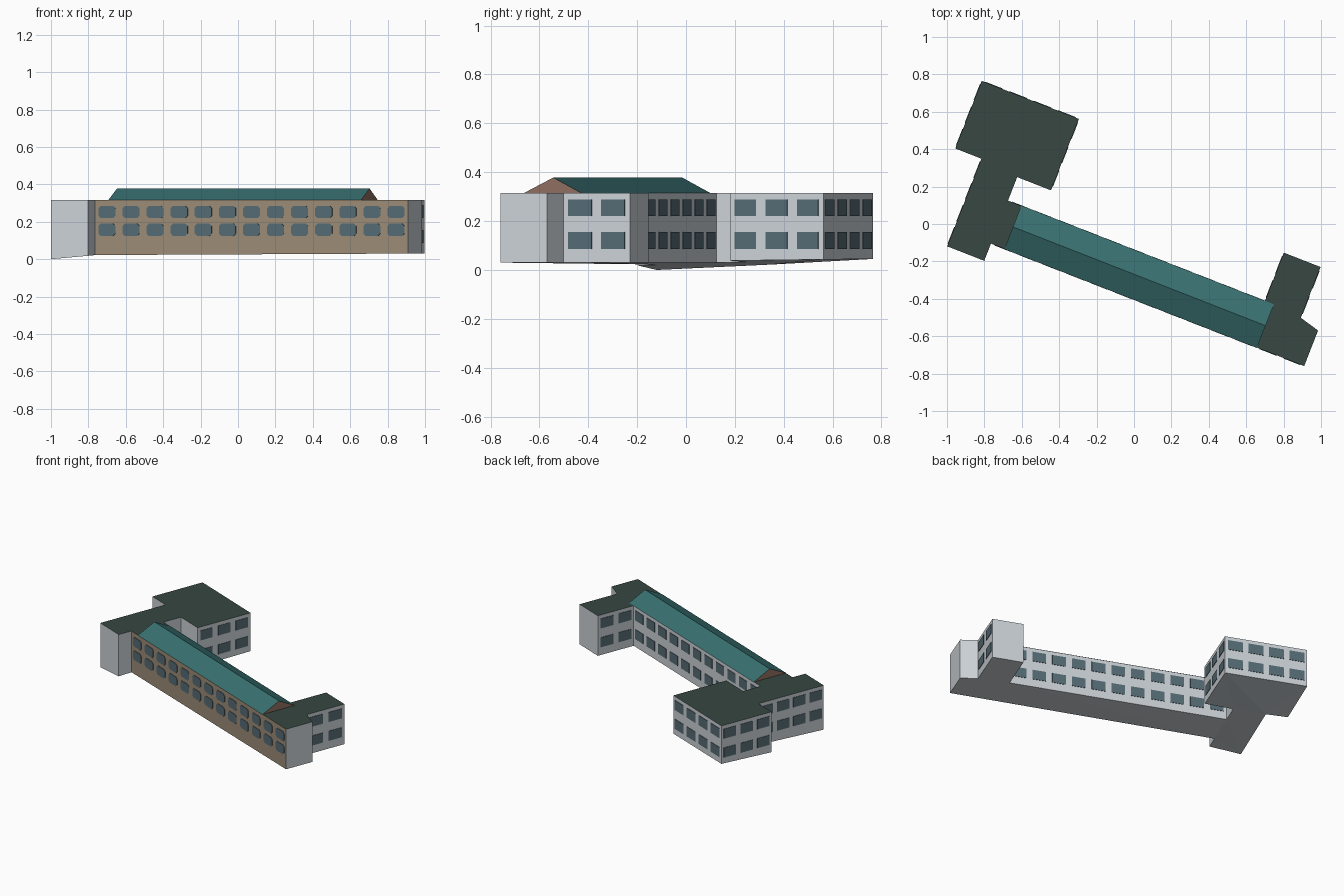
import bpy, bmesh, math
from mathutils import Vector

if "Cube" in bpy.data.objects:
    bpy.data.objects.remove(bpy.data.objects["Cube"])

# Building axes: u runs along the main block, v across it
U = Vector((0.9313, -0.3642, 0))
V = Vector((0.3642, 0.9313, 0))
UP = Vector((0, 0, 1))
EAVE, RIDGE = 0.315, 0.378


def srgb(r, g, b):
    return tuple(((c / 255 + 0.055) / 1.055) ** 2.4 for c in (r, g, b)) + (1,)


def material(name, *rgb):
    m = bpy.data.materials.new(name)
    m.diffuse_color = srgb(*rgb)
    m.use_nodes = True
    m.node_tree.nodes["Principled BSDF"].inputs["Base Color"].default_value = m.diffuse_color
    return m


PALE = material("pale_wall", 205, 211, 216)
TAN = material("tan_wall", 156, 140, 119)
GLASS = material("window_glass", 86, 108, 117)
FLAT = material("dark_green_roof", 55, 71, 65)
TEAL = material("teal_roof", 57, 112, 113)
CLAY = material("clay_gable", 143, 112, 97)


def make_object(name, bm, mats):
    bmesh.ops.recalc_face_normals(bm, faces=bm.faces)
    me = bpy.data.meshes.new(name)
    bm.to_mesh(me)
    bm.free()
    for m in mats:
        me.materials.append(m)
    ob = bpy.data.objects.new(name, me)
    bpy.context.collection.objects.link(ob)
    return ob


def at(u, v, z=0):
    return U * u + V * v + UP * z


# Footprint corners as (u, v, ground height), clockwise from the back left
CORNERS = [
    (-1.037, .416, .045), (-.479, .416, .043), (-.479, .006, .038), (-.673, .006, .033),
    (-.673, -.129, .03), (.802, -.129, .03), (.802, .149, .03), (1.013, .149, .03),
    (1.013, -.142, .03), (1.124, -.172, .03), (1.124, -.376, .03), (-.674, -.376, .022),
    (-.674, -.475, .018), (-.887, -.475, 0), (-.887, .028, .022), (-1.037, .028, .028),
]
FRONT_EDGE = 10

# Walls, underside and flat roof
bm = bmesh.new()
low = [bm.verts.new(at(*c)) for c in CORNERS]
top = [bm.verts.new(at(c[0], c[1], EAVE)) for c in CORNERS]
n = len(CORNERS)
for i in range(n):
    j = (i + 1) % n
    f = bm.faces.new((low[i], low[j], top[j], top[i]))
    f.material_index = 1 if i == FRONT_EDGE else 0
roof = bm.faces.new(top)
roof.material_index = 2
base = bm.faces.new(low)
bmesh.ops.triangulate(bm, faces=[roof, base])
make_object("building_body", bm, [PALE, TAN, FLAT])

# Pitched roof over the main block
bm = bmesh.new()
ends = []
for u in (-.597, .853):
    ends.append([bm.verts.new(at(u, v, z)) for v, z in
                 ((-.378, EAVE), (-.25, RIDGE), (-.127, EAVE))])
for k in range(3):
    a, b = k, (k + 1) % 3
    bm.faces.new((ends[0][a], ends[0][b], ends[1][b], ends[1][a]))
for e in ends:
    bm.faces.new(e).material_index = 1
make_object("pitched_roof", bm, [TEAL, CLAY])


def windows(name, edge, count, rows, width, margin=0, cut=0):
    """Rows of thin window plates along one wall; cut chamfers the corners."""
    a = at(*CORNERS[edge][:2])
    b = at(*CORNERS[(edge + 1) % n][:2])
    along = (b - a).normalized()
    out = UP.cross(along)          # the footprint runs clockwise
    cell = ((b - a).length - 2 * margin) / count
    bm = bmesh.new()
    for c in range(count):
        mid = a + along * (margin + cell * (c + .5))
        for z0, z1 in rows:
            w, h = width / 2, (z1 - z0) / 2
            if cut:
                shape = [(w, h - cut), (w - cut, h), (cut - w, h), (-w, h - cut),
                         (-w, cut - h), (cut - w, -h), (w - cut, -h), (w, cut - h)]
            else:
                shape = [(w, h), (-w, h), (-w, -h), (w, -h)]
            zc = UP * (z0 + z1) / 2
            back, front = [[bm.verts.new(mid + zc + along * s + UP * t + out * d)
                            for s, t in shape] for d in (-.001, .003)]
            bm.faces.new(front)
            bm.faces.new(back)
            for k in range(len(shape)):
                m = (k + 1) % len(shape)
                bm.faces.new((back[k], back[m], front[m], front[k]))
    make_object(name, bm, [GLASS])


SQUARE = [(.086, .155), (.22, .289)]
ROUNDED = [(.124, .19), (.219, .285)]
windows("annex_back_windows", 0, 4, SQUARE, .1)
windows("annex_right_windows", 1, 3, SQUARE, .094)
windows("main_back_windows", 4, 11, SQUARE, .092)
windows("right_wing_inner_windows", 5, 2, SQUARE, .1)
windows("right_wing_outer_windows", 7, 2, SQUARE, .103)
windows("main_front_windows", FRONT_EDGE, 13, ROUNDED, .097, cut=.013)
windows("left_wing_windows", 13, 4, SQUARE, .094)
windows("annex_left_windows", 15, 3, SQUARE, .094)
